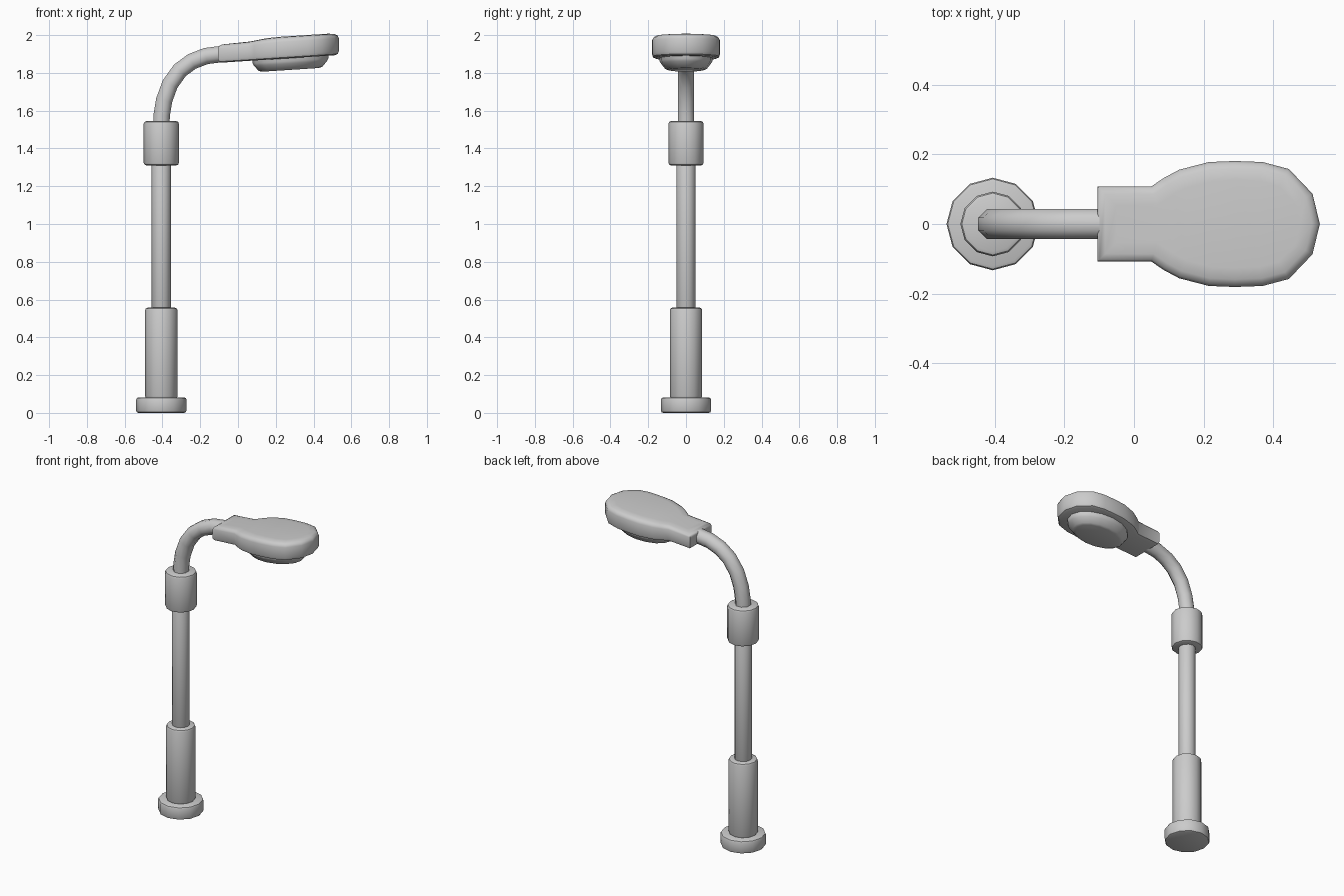
import bpy, bmesh, math
from mathutils import Vector

if "Cube" in bpy.data.objects:
    bpy.data.objects.remove(bpy.data.objects["Cube"])

PX = -0.406          # pole axis
SLOPE = 0.065        # tilt of the lamp head


def finish(name, bm, angle=40):
    bmesh.ops.recalc_face_normals(bm, faces=bm.faces)
    me = bpy.data.meshes.new(name)
    bm.to_mesh(me)
    bm.free()
    ob = bpy.data.objects.new(name, me)
    bpy.context.collection.objects.link(ob)
    bpy.ops.object.select_all(action='DESELECT')
    ob.select_set(True)
    bpy.context.view_layer.objects.active = ob
    bpy.ops.object.shade_smooth_by_angle(angle=math.radians(angle))
    return ob


def loft(bm, rings):
    """Join closed rings of points with quads; return the vertex rings."""
    vs = [[bm.verts.new(p) for p in r] for r in rings]
    n = len(vs[0])
    for a, b in zip(vs, vs[1:]):
        for i in range(n):
            j = (i + 1) % n
            bm.faces.new((a[i], a[j], b[j], b[i]))
    return vs


def drum(name, r, z0, z1, c):
    """Twelve-sided cylinder on the pole axis with rounded rims."""
    k = 0.3 * c
    prof = [(r - c, z0), (r - k, z0 + k), (r, z0 + c),
            (r, z1 - c), (r - k, z1 - k), (r - c, z1)]
    bm = bmesh.new()
    vs = loft(bm, [[(PX + q * math.cos(i * math.pi / 6), q * math.sin(i * math.pi / 6), z)
                    for i in range(12)] for q, z in prof])
    bm.faces.new(vs[0])
    bm.faces.new(vs[-1])
    finish(name, bm)


# pole parts
drum("base_plate", 0.133, 0.0, 0.082, 0.012)
drum("lower_sleeve", 0.086, 0.075, 0.557, 0.014)
drum("pole", 0.051, 0.54, 1.33, 0.004)
drum("upper_collar", 0.093, 1.31, 1.545, 0.014)

# curved arm: octagon swept along a bend
path = [Vector(p) for p in [(PX, 0, 1.52), (-0.404, 0, 1.575), (-0.391, 0, 1.655),
                            (-0.36, 0, 1.74), (-0.308, 0, 1.813), (-0.245, 0, 1.86),
                            (-0.17, 0, 1.889), (-0.07, 0, 1.902)]]
bm = bmesh.new()
rings = []
for i, p in enumerate(path):
    t = (path[min(i + 1, len(path) - 1)] - path[max(i - 1, 0)]).normalized()
    side = Vector((-t.z, 0, t.x))
    angs = [math.pi / 8 + k * math.pi / 4 for k in range(8)]
    rings.append([p + 0.047 * (side * math.cos(a) + Vector((0, math.sin(a), 0))) for a in angs])
vs = loft(bm, rings)
bm.faces.new(vs[0])
bm.faces.new(vs[-1])
finish("curved_arm", bm, 50)


def inset(pts, d):
    """Move a clockwise outline inwards by d with mitred corners."""
    out = []
    for i, p in enumerate(pts):
        a = (p - pts[i - 1]).normalized()
        b = (pts[(i + 1) % len(pts)] - p).normalized()
        na, nb = Vector((a.y, -a.x)), Vector((b.y, -b.x))
        out.append(p + (na + nb) * d / (1 + na.dot(nb)))
    return out


def strip_cap(bm, ring, half):
    """Close a symmetric ring with strips running across y."""
    n = len(ring)
    for i in range(half - 1):
        quad = [ring[i], ring[i + 1], ring[n - 2 - i], ring[n - 1 - i]]
        bm.faces.new(quad)
    if n > 2 * half:
        bm.faces.new(ring[half - 1:half + 2])


# lamp head: square neck flowing into an oval, tilted slightly upwards
half = [Vector(p) for p in [(-0.105, 0.108), (0.05, 0.108), (0.085, 0.132), (0.13, 0.156),
                            (0.215, 0.178), (0.29, 0.181), (0.37, 0.178), (0.445, 0.158),
                            (0.513, 0.087)]]
outline = half + [Vector((0.534, 0))] + [Vector((p.x, -p.y)) for p in reversed(half)]


def rise(x):
    s = min(max((x - 0.0) / 0.2, 0), 1)
    return 0.017 * s * s * (3 - 2 * s)


def head_ring(d, z, lift):
    return [(p.x, p.y, 1.86 + SLOPE * p.x + z + lift * rise(p.x)) for p in inset(outline, d)]


bm = bmesh.new()
vs = loft(bm, [head_ring(0.022, 0.0, 0), head_ring(0.006, 0.006, 0), head_ring(0.0, 0.02, 0),
               head_ring(0.0, 0.077, 0.7), head_ring(0.006, 0.089, 0.85),
               head_ring(0.022, 0.096, 1), head_ring(0.055, 0.097, 1.15)])
strip_cap(bm, vs[0], len(half))
strip_cap(bm, vs[-1], len(half))
finish("lamp_head", bm)

# lens under the head: shallow oval bowl
bm = bmesh.new()
rings = []
for rx, ry, z in [(0.2, 0.14, 0.02), (0.2, 0.14, -0.015), (0.193, 0.133, -0.028),
                  (0.168, 0.11, -0.057), (0.15, 0.094, -0.062)]:
    ring = []
    for i in range(16):
        a = i * math.pi / 8
        x = 0.278 + rx * math.cos(a)
        ring.append((x, ry * math.sin(a), 1.86 + SLOPE * x + z))
    rings.append(ring)
vs = loft(bm, rings)
bm.faces.new(vs[0])
bm.faces.new(vs[-1])
finish("lamp_lens", bm)
